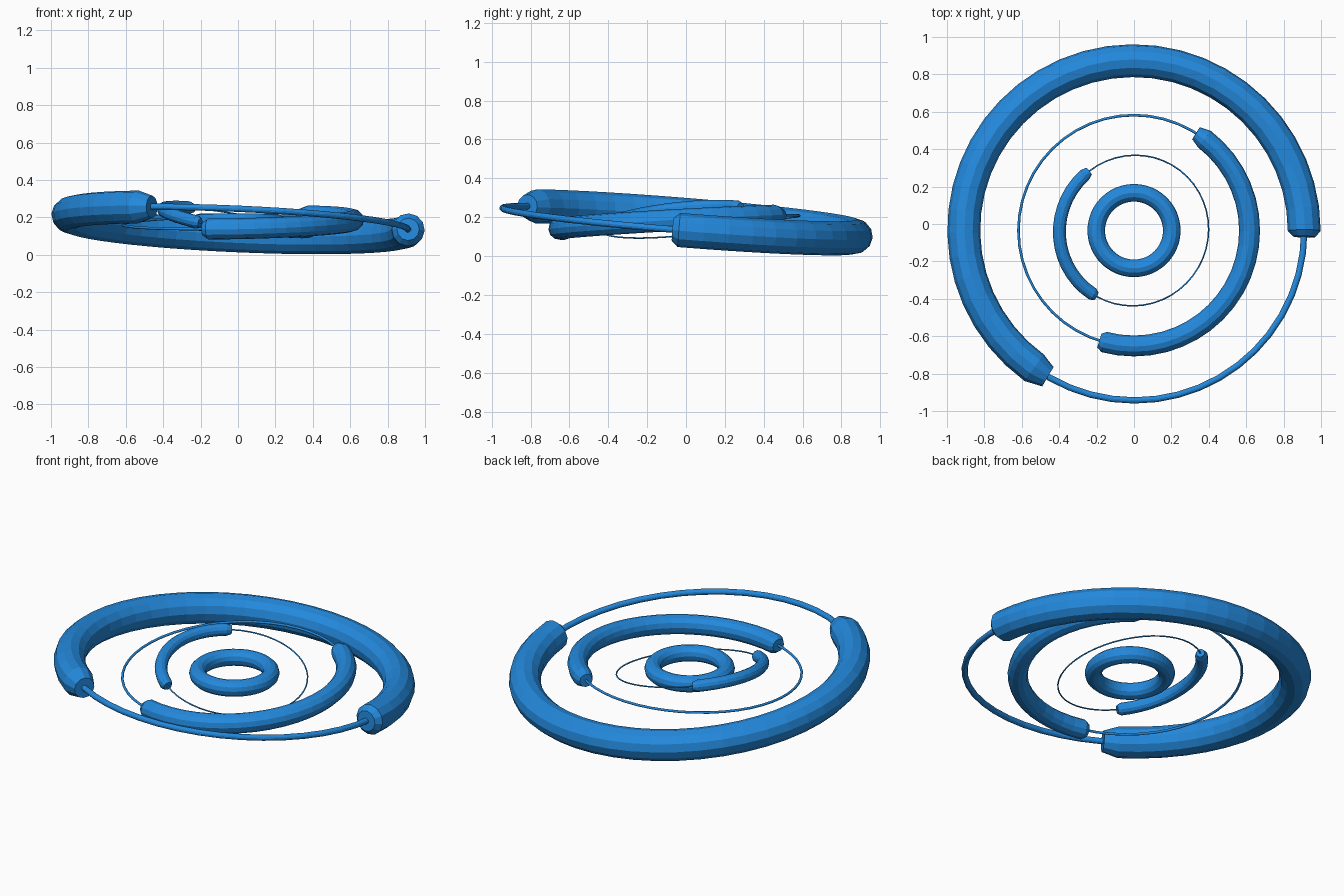
import bpy, bmesh, math
from mathutils import Vector

if "Cube" in bpy.data.objects:
    bpy.data.objects.remove(bpy.data.objects["Cube"])

SIDES, SEGS = 12, 48
CENTRE = Vector((0, -0.035, 0.174))

blue = bpy.data.materials.new("bright blue")
blue.diffuse_color = (0.017, 0.25, 0.72, 1)
blue.use_nodes = True
blue.node_tree.nodes["Principled BSDF"].inputs["Base Color"].default_value = blue.diffuse_color


def sweep(name, major, stations, slope, closed=False):
    """Tube around a tilted circle; stations are (angle in degrees, tube radius)."""
    tilt = Vector((0, 0, 1)).rotation_difference(
        Vector((-slope[0], -slope[1], 1)).normalized())
    bm = bmesh.new()
    rings = []
    for deg, r in stations:
        a = math.radians(deg)
        out = Vector((math.cos(a), math.sin(a), 0))
        ring = []
        for k in range(SIDES):
            t = 2 * math.pi * k / SIDES
            p = out * (major + r * math.cos(t)) + Vector((0, 0, r * math.sin(t)))
            ring.append(bm.verts.new(CENTRE + tilt @ p))
        rings.append(ring)
    n = len(rings)
    for i in range(n if closed else n - 1):
        a, b = rings[i], rings[(i + 1) % n]
        for k in range(SIDES):
            j = (k + 1) % SIDES
            bm.faces.new((a[k], b[k], b[j], a[j]))
    if not closed:
        bm.faces.new(rings[0])
        bm.faces.new(rings[-1])
    bmesh.ops.recalc_face_normals(bm, faces=bm.faces)
    mesh = bpy.data.meshes.new(name)
    bm.to_mesh(mesh)
    bm.free()
    mesh.materials.append(blue)
    ob = bpy.data.objects.new(name, mesh)
    bpy.context.collection.objects.link(ob)
    return ob


def ring(name, major, r, slope=(0, 0)):
    sweep(name, major, [(i * 360 / SEGS, r) for i in range(SEGS)], slope, True)


def arc(name, major, r, start, end, tip, slope):
    """Thick arc with chamfered ends; start = (tip, full), end = (full, tip)."""
    n = max(2, round((end[0] - start[1]) * SEGS / 360))
    body = [(start[1] + (end[0] - start[1]) * i / n, r) for i in range(n + 1)]
    sweep(name, major, [(start[0], tip)] + body + [(end[1], tip)], slope)


# central hub ring
ring("hub_ring", 0.202, 0.047)

# inner orbit, most steeply tilted
inner = (-0.175, 0.107)
ring("inner_track", 0.405, 0.004, inner)
arc("inner_arc", 0.405, 0.035, (127.5, 132), (237, 240), 0.024, inner)

# middle orbit
middle = (0.02, 0.055)
ring("middle_track", 0.618, 0.007, middle)
arc("middle_arc", 0.618, 0.056, (-107.5, -105), (52.5, 57.5), 0.038, middle)

# outer orbit
outer = (-0.044, -0.08)
ring("outer_track", 0.911, 0.017, outer)
arc("outer_arc", 0.911, 0.088, (-2, 0), (234, 239.5), 0.06, outer)
